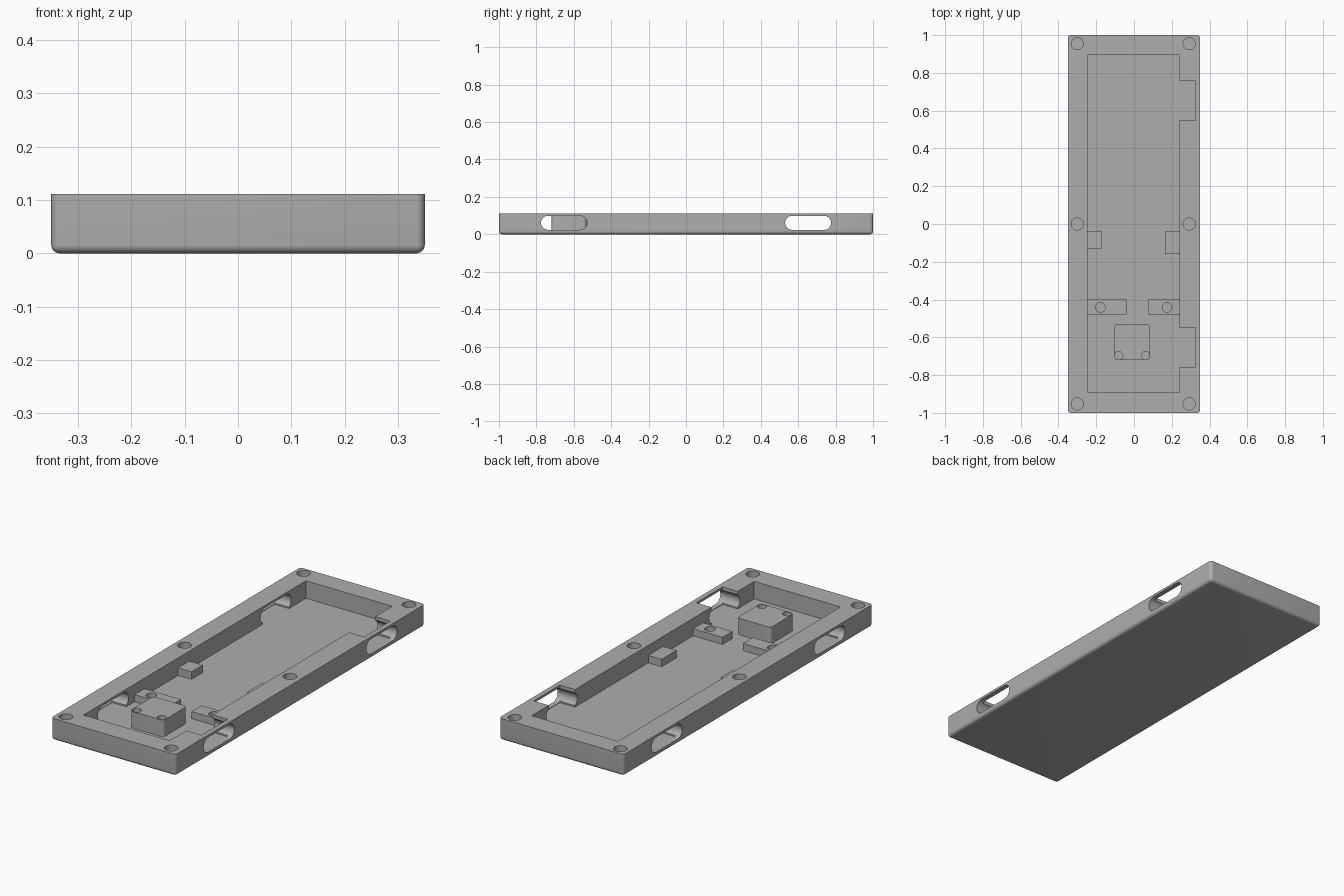
import bpy
import bmesh
from math import radians
from mathutils import Matrix, Vector

if "Cube" in bpy.data.objects:
    bpy.data.objects.remove(bpy.data.objects["Cube"], do_unlink=True)

FLOOR, TOP = 0.022, 0.111
IN_L, IN_R = -0.245, 0.24      # inner faces of the side walls

grey = bpy.data.materials.new("plain grey")
grey.use_nodes = True
grey.diffuse_color = (0.42, 0.42, 0.42, 1)
grey.node_tree.nodes["Principled BSDF"].inputs["Base Color"].default_value = grey.diffuse_color


def make_object(name, bm):
    bmesh.ops.recalc_face_normals(bm, faces=bm.faces)
    mesh = bpy.data.meshes.new(name)
    bm.to_mesh(mesh)
    bm.free()
    mesh.materials.append(grey)
    obj = bpy.data.objects.new(name, mesh)
    bpy.context.collection.objects.link(obj)
    return obj


def box(name, x, y, z, radius=0, rounded=None, segments=6):
    """Box from ranges; edges passing the rounded test get a bevel."""
    bm = bmesh.new()
    size = Vector((x[1] - x[0], y[1] - y[0], z[1] - z[0]))
    centre = Vector((sum(x), sum(y), sum(z))) / 2
    bmesh.ops.create_cube(bm, size=1, matrix=Matrix.Translation(centre) @ Matrix.Diagonal((*size, 1)))
    if radius:
        edges = [e for e in bm.edges if rounded(e)]
        bmesh.ops.bevel(bm, geom=edges, offset=radius, segments=segments, profile=0.5, affect='EDGES')
    return make_object(name, bm)


def upright(e):
    return abs(e.verts[0].co.z - e.verts[1].co.z) > 0.01


def not_top(e):
    return any(v.co.z < 0.05 for v in e.verts)


def along_x(e):
    return abs(e.verts[0].co.x - e.verts[1].co.x) > 0.01


def hole(x, y, r, bottom):
    bm = bmesh.new()
    depth = 0.15 - bottom
    bmesh.ops.create_cone(bm, cap_ends=True, segments=32, radius1=r, radius2=r, depth=depth,
                          matrix=Matrix.Translation((x, y, bottom + depth / 2)))
    return make_object("hole_cutter", bm)


def cut(target, cutter):
    mod = target.modifiers.new("cut", 'BOOLEAN')
    mod.operation = 'DIFFERENCE'
    mod.solver = 'EXACT'
    mod.object = cutter
    bpy.context.view_layer.objects.active = target
    bpy.ops.object.modifier_apply(modifier=mod.name)
    bpy.data.objects.remove(cutter, do_unlink=True)


# Tray shell with rounded sides and underside, sharp rim
tray = box("tray", (-0.35, 0.35), (-1, 1), (0, TOP), 0.016, not_top)
cut(tray, box("cavity_cutter", (IN_L, IN_R), (-0.89, 0.895), (FLOOR, 0.2)))

# Side ports: rounded slots through both walls, with connector recesses inside
for y in (0.653, -0.652):
    cut(tray, box("recess_cutter", (0.2, 0.325), (y - 0.105, y + 0.105), (FLOOR, 0.2)))
    cut(tray, box("recess_cutter", (-0.325, -0.2), (y - 0.105, y + 0.105), (FLOOR, 0.06)))
    cut(tray, box("slot_cutter", (-0.5, 0.5), (y - 0.123, y + 0.123), (0.024, 0.099),
                  0.0374, along_x, 10))

# Screw holes around the rim
for x in (-0.3, 0.292):
    for y in (-0.952, 0, 0.955):
        cut(tray, hole(x, y, 0.032, 0.03))

# Square post with two screw holes
post = box("square_post", (-0.105, 0.085), (-0.72, -0.53), (FLOOR - 0.004, 0.106), 0.02, upright)
for x in (-0.081, 0.061):
    cut(post, hole(x, -0.697, 0.022, 0.05))

# Brackets reaching in from the side walls
brackets = []
for name, x, hole_x in (("left_bracket", (0.075, IN_R + 0.01), 0.175),
                        ("right_bracket", (IN_L - 0.01, -0.04), -0.178)):
    bracket = box(name, x, (-0.48, -0.4), (FLOOR - 0.004, 0.058))
    cut(bracket, hole(hole_x, -0.442, 0.025, 0.03))
    brackets.append(bracket)

# Small rest blocks at mid length
box("left_rest", (0.165, IN_R + 0.01), (-0.16, -0.04), (FLOOR - 0.004, 0.06))
box("right_rest", (IN_L - 0.01, -0.17), (-0.13, -0.04), (FLOOR - 0.004, 0.06))

# Smooth the rounded surfaces, keep crisp edges
bpy.ops.object.select_all(action='DESELECT')
for obj in [tray, post] + brackets:
    obj.select_set(True)
bpy.context.view_layer.objects.active = tray
bpy.ops.object.shade_smooth_by_angle(angle=radians(30))
